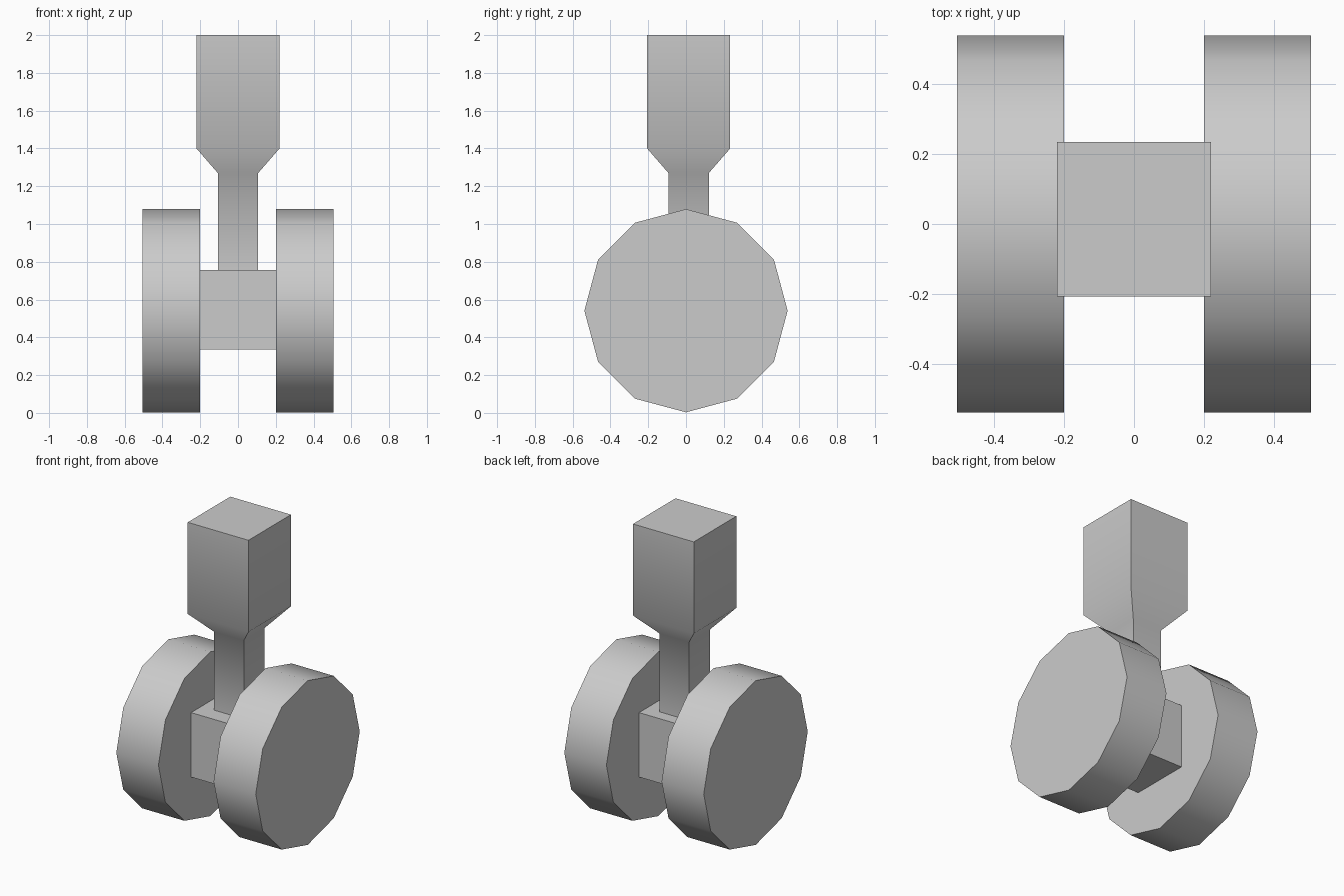
import bpy, bmesh
from math import radians, sin, cos, pi

if "Cube" in bpy.data.objects:
    bpy.data.objects.remove(bpy.data.objects["Cube"])


def loft(name, rings, smooth_angle=None):
    """Skin a closed solid through matching rings of points."""
    bm = bmesh.new()
    loops = [[bm.verts.new(p) for p in ring] for ring in rings]
    n = len(loops[0])
    for a, b in zip(loops, loops[1:]):
        for i in range(n):
            j = (i + 1) % n
            bm.faces.new((a[i], a[j], b[j], b[i]))
    bm.faces.new(loops[0][::-1])
    bm.faces.new(loops[-1])
    bmesh.ops.recalc_face_normals(bm, faces=bm.faces)
    mesh = bpy.data.meshes.new(name)
    bm.to_mesh(mesh)
    bm.free()
    obj = bpy.data.objects.new(name, mesh)
    bpy.context.collection.objects.link(obj)
    if smooth_angle:
        bpy.ops.object.select_all(action='DESELECT')
        obj.select_set(True)
        bpy.context.view_layer.objects.active = obj
        bpy.ops.object.shade_smooth_by_angle(angle=radians(smooth_angle))
    return obj


def square(half, z, y=0.0):
    return [(sx * half, y + sy * half, z)
            for sx, sy in ((-1, -1), (1, -1), (1, 1), (-1, 1))]


def wheel_ring(x, radius=0.538, z=0.541, sides=12):
    return [(x, radius * sin(2 * pi * i / sides), z + radius * cos(2 * pi * i / sides))
            for i in range(sides)]


# Twelve-sided wheels, one each side
for side, s in (("left", -1), ("right", 1)):
    loft(f"{side}_wheel", [wheel_ring(s * 0.20), wheel_ring(s * 0.505)], 40)

# Axle block between the wheels
loft("axle_block", [square(0.20, 0.335), square(0.20, 0.757)])

# Strut: thin leg flaring into the square upper housing
strut = [(0.107, 0.757), (0.107, 1.27), (0.22, 1.40), (0.22, 2.0)]
loft("strut", [square(h, z, 0.014) for h, z in strut], 45)
